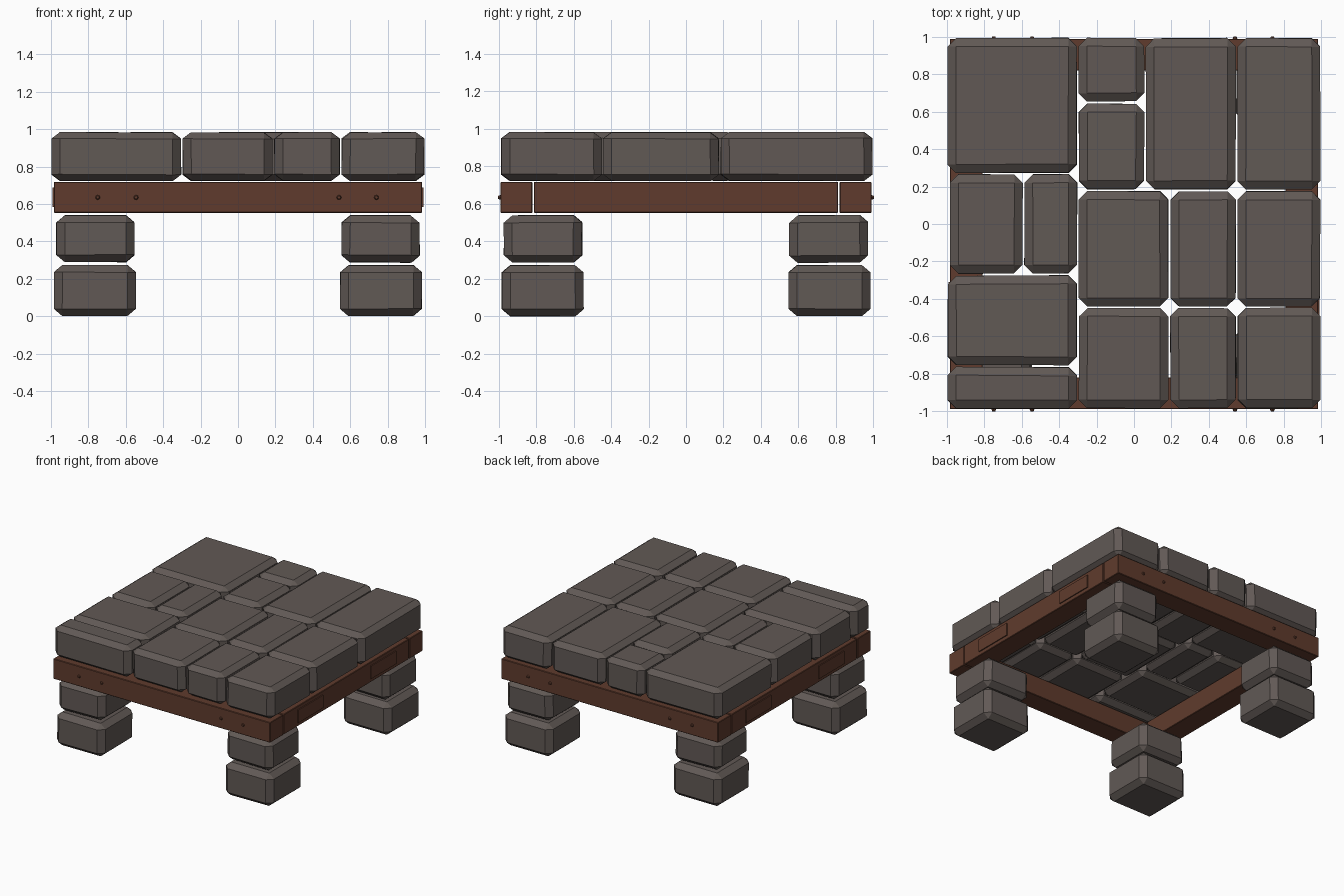
import bpy
import bmesh
import random
from mathutils import Matrix, Vector

random.seed(4)
if "Cube" in bpy.data.objects:
    bpy.data.objects.remove(bpy.data.objects["Cube"], do_unlink=True)


def material(name, rgb):
    m = bpy.data.materials.new(name)
    m.use_nodes = True
    m.diffuse_color = (*rgb, 1)
    m.node_tree.nodes["Principled BSDF"].inputs["Base Color"].default_value = (*rgb, 1)
    return m


STONE = material("grey brown stone", (0.12, 0.1, 0.091))
WOOD = material("red brown wood", (0.115, 0.044, 0.026))


def finish(name, bm, mat):
    mesh = bpy.data.meshes.new(name)
    bm.to_mesh(mesh)
    bm.free()
    mesh.materials.append(mat)
    obj = bpy.data.objects.new(name, mesh)
    bpy.context.collection.objects.link(obj)
    return obj


def block(name, lo, hi, mat, chamfer=0.0, jitter=0.0, flatten=1.0):
    """Chamfered box between two corners; flatten shortens the chamfer in z."""
    lo, hi = Vector(lo), Vector(hi)
    bm = bmesh.new()
    bmesh.ops.create_cube(bm, size=1)
    size = hi - lo
    size.z /= flatten
    bmesh.ops.scale(bm, vec=size, verts=bm.verts)
    for v in bm.verts:
        # Uneven corners only ever move inwards
        v.co -= Vector([random.uniform(0, jitter) * (1 if c > 0 else -1) for c in v.co])
    if chamfer:
        bmesh.ops.bevel(bm, geom=bm.edges[:], offset=chamfer, segments=1,
                        affect='EDGES', profile=0.5)
    bmesh.ops.scale(bm, vec=(1, 1, flatten), verts=bm.verts)
    bmesh.ops.translate(bm, vec=(lo + hi) / 2, verts=bm.verts)
    return finish(name, bm, mat)


# Paving stones of the top: x range and y range
stones = [
    (-1.0, -0.3, 0.27, 1.0), (-0.99, -0.59, -0.27, 0.27),
    (-0.59, -0.3, -0.27, 0.27), (-1.0, -0.3, -0.76, -0.27),
    (-1.0, -0.3, -0.99, -0.76), (-0.3, 0.06, 0.65, 1.0),
    (-0.3, 0.06, 0.18, 0.65), (0.06, 0.55, 0.18, 1.0),
    (0.55, 1.0, 0.18, 1.0), (-0.3, 0.19, -0.445, 0.18),
    (0.19, 0.55, -0.445, 0.18), (0.55, 1.0, -0.445, 0.18),
    (-0.3, 0.19, -0.99, -0.445), (0.19, 0.55, -0.99, -0.445),
    (0.55, 1.0, -0.99, -0.445),
]
for i, (x0, x1, y0, y1) in enumerate(stones):
    block(f"top_stone_{i + 1}", (x0 + 0.002, y0 + 0.002, 0.722),
          (x1 - 0.002, y1 - 0.002, 0.985), STONE, 0.045, 0.006, 0.75)

# Wooden frame: long beams at front and back, shorter ones between them
for s, end in ((-1, "front"), (1, "back")):
    ys = sorted((s * 0.99, s * 0.82))
    block(f"{end}_beam", (-0.985, ys[0], 0.552), (0.985, ys[1], 0.718), WOOD, 0.004)
    # Domed pegs along the beam
    for k, x in enumerate((-0.75, -0.545, 0.54, 0.74)):
        bm = bmesh.new()
        bmesh.ops.create_cone(bm, cap_ends=True, segments=8, radius1=0.016,
                              radius2=0.008, depth=0.02,
                              matrix=Matrix.Translation((x, s * 0.992, 0.635))
                              @ Matrix.Rotation(s * -1.5708, 4, 'X'))
        finish(f"{end}_peg_{k + 1}", bm, WOOD)

for s, side in ((-1, "right"), (1, "left")):
    xs = sorted((s * 0.985, s * 0.81))
    block(f"{side}_beam", (xs[0], -0.812, 0.552), (xs[1], 0.812, 0.718), WOOD, 0.004)
    # Raised plates on the outer side of the beam
    for t, end in ((-1, "front"), (1, "back")):
        ps = sorted((s * 0.984, s * 0.993))
        py = sorted((t * 0.31, t * 0.635))
        block(f"{side}_{end}_plate", (ps[0], py[0], 0.583), (ps[1], py[1], 0.688), WOOD)

# Legs: two stacked stones in each corner
for sx, side in ((-1, "right"), (1, "left")):
    for sy, end in ((-1, "front"), (1, "back")):
        for part, inner, outer, z0, z1 in (("lower", 0.545, 0.985, 0.0, 0.275),
                                           ("upper", 0.55, 0.975, 0.285, 0.543)):
            xs = sorted((sx * inner, sx * outer))
            ys = sorted((sy * inner, sy * outer))
            block(f"{end}_{side}_{part}_leg_stone", (xs[0], ys[0], z0),
                  (xs[1], ys[1], z1), STONE, 0.045, 0.01 if z0 else 0.004, 0.85)
